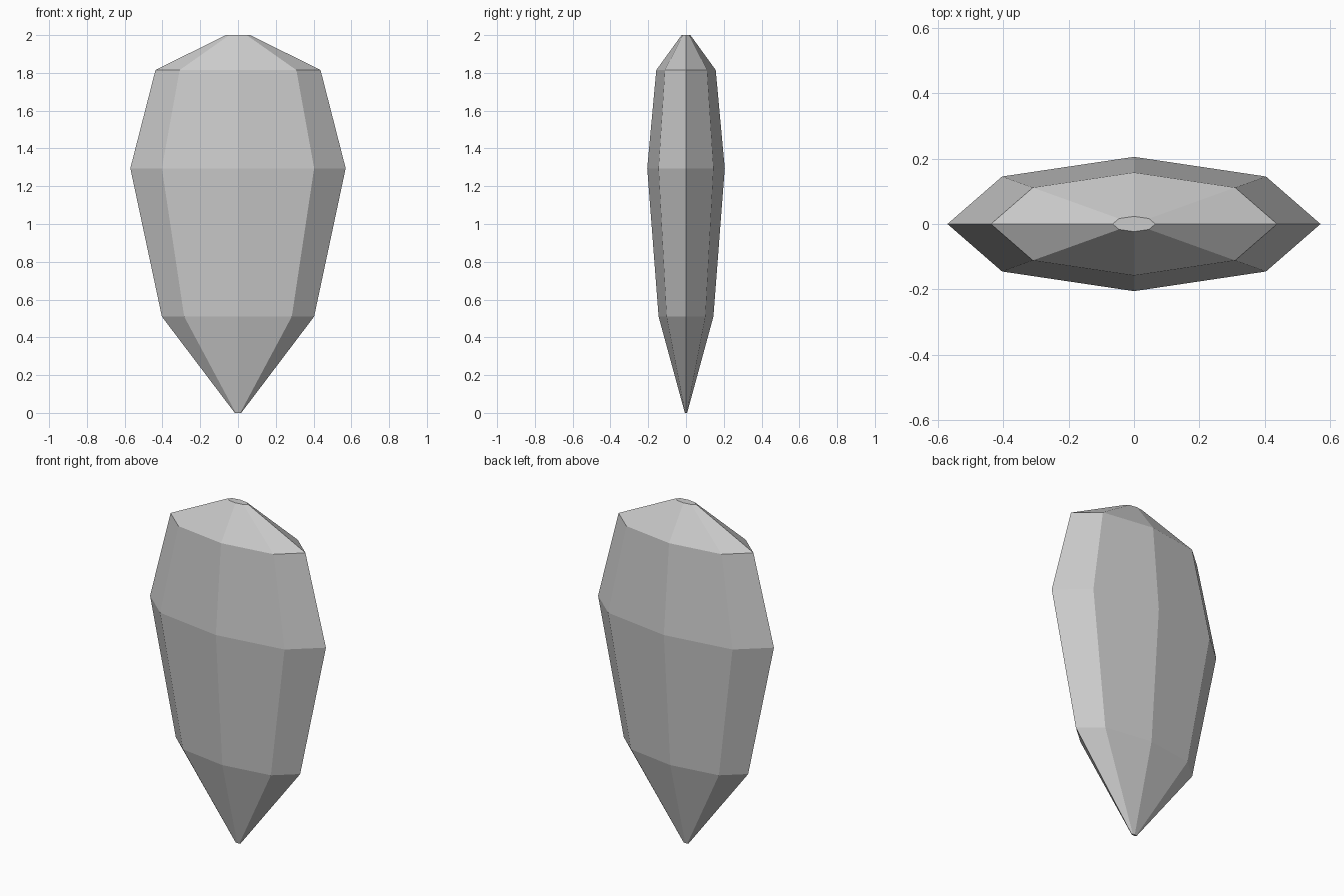
import bpy, bmesh
from math import cos, sin, pi

cube = bpy.data.objects.get("Cube")
if cube:
    bpy.data.objects.remove(cube, do_unlink=True)

SIDES = 8
DEPTH = 0.36  # depth of each ring relative to its width
PROFILE = [(0.0, 0.017), (0.51, 0.403), (1.295, 0.57), (1.815, 0.437), (2.0, 0.065)]

# Single grey stone colour
stone = bpy.data.materials.new("stone_grey")
stone.use_nodes = True
colour = (0.6, 0.6, 0.6, 1.0)
stone.diffuse_color = colour
stone.node_tree.nodes["Principled BSDF"].inputs["Base Color"].default_value = colour

# Flattened faceted crystal, lofted through elliptical rings
bm = bmesh.new()
rings = []
for z, r in PROFILE:
    angles = [2 * pi * i / SIDES for i in range(SIDES)]
    rings.append([bm.verts.new((r * cos(a), r * DEPTH * sin(a), z)) for a in angles])
for low, high in zip(rings, rings[1:]):
    for i in range(SIDES):
        j = (i + 1) % SIDES
        bm.faces.new((low[i], low[j], high[j], high[i]))
bm.faces.new(rings[0][::-1])
bm.faces.new(rings[-1])

mesh = bpy.data.meshes.new("crystal")
bm.to_mesh(mesh)
bm.free()
mesh.materials.append(stone)
crystal = bpy.data.objects.new("crystal", mesh)
bpy.context.collection.objects.link(crystal)
